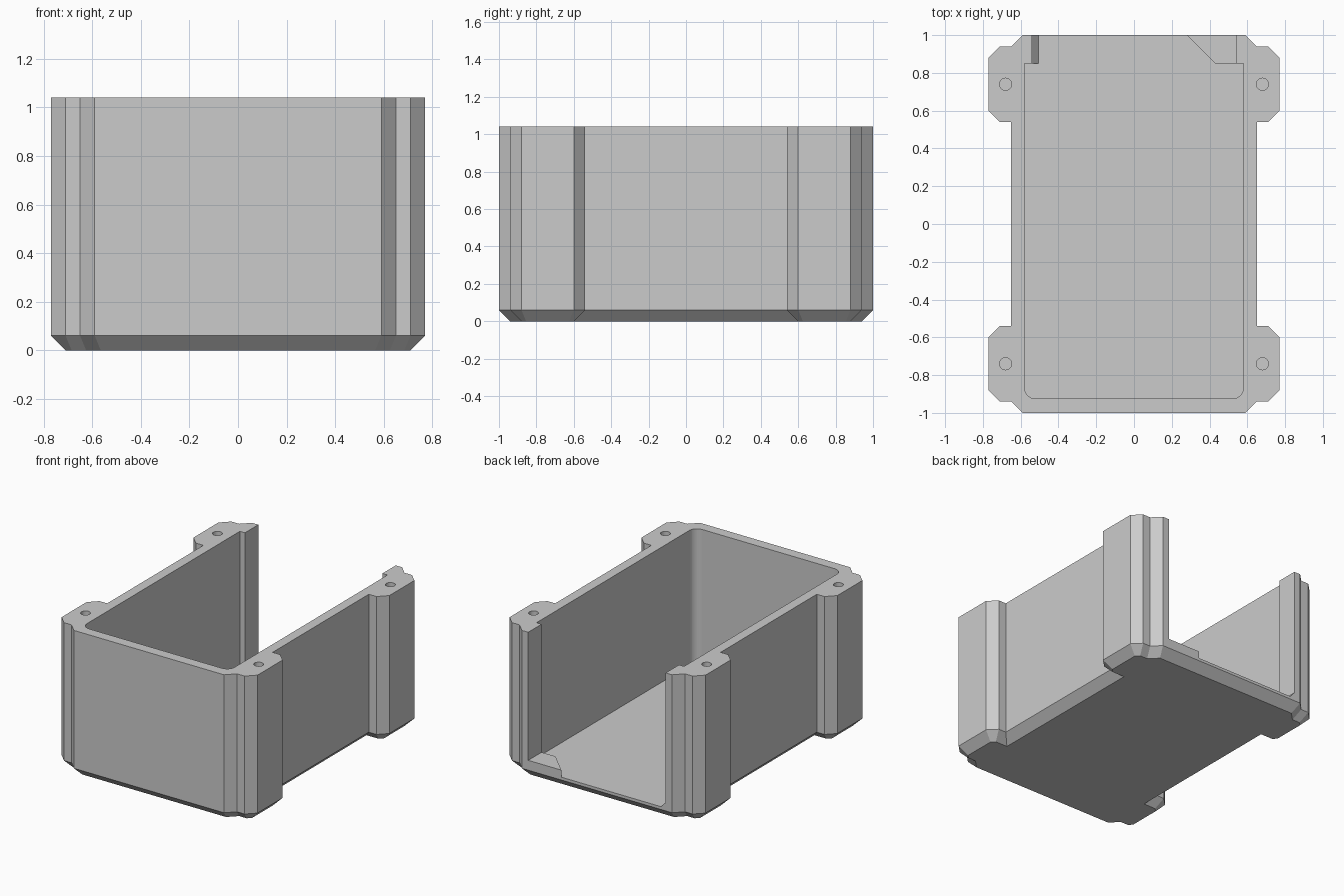
import bpy
import bmesh
import math

cube = bpy.data.objects.get("Cube")
if cube:
    bpy.data.objects.remove(cube, do_unlink=True)

HEIGHT, CHAMFER, FLOOR = 1.04, 0.06, 0.08

grey = bpy.data.materials.new("light grey plastic")
grey.use_nodes = True
grey.diffuse_color = (0.6, 0.6, 0.6, 1)
grey.node_tree.nodes["Principled BSDF"].inputs["Base Color"].default_value = (0.6, 0.6, 0.6, 1)


def loft(name, sections):
    """Solid through a stack of (outline, z) sections."""
    bm = bmesh.new()
    rings = [[bm.verts.new((x, y, z)) for x, y in outline] for outline, z in sections]
    bm.faces.new(rings[0])
    bm.faces.new(rings[-1])
    for low, high in zip(rings, rings[1:]):
        for i in range(len(low)):
            j = (i + 1) % len(low)
            bm.faces.new((low[i], low[j], high[j], high[i]))
    bmesh.ops.recalc_face_normals(bm, faces=bm.faces)
    mesh = bpy.data.meshes.new(name)
    bm.to_mesh(mesh)
    bm.free()
    obj = bpy.data.objects.new(name, mesh)
    bpy.context.collection.objects.link(obj)
    mesh.materials.append(grey)
    return obj


def cut(target, cutter):
    cutter.hide_render = True
    mod = target.modifiers.new("cut", "BOOLEAN")
    mod.operation, mod.solver, mod.object = "DIFFERENCE", "EXACT", cutter
    bpy.context.view_layer.objects.active = target
    bpy.ops.object.modifier_apply(modifier=mod.name)
    bpy.data.objects.remove(cutter, do_unlink=True)


def four_way(quarter):
    """Mirror a front-left quarter outline into a closed loop."""
    half = quarter + [(x, -y) for x, y in reversed(quarter)]
    return half + [(-x, y) for x, y in reversed(half)]


def arc(cx, cy, r, start, end, steps):
    angles = [math.radians(start + (end - start) * i / steps) for i in range(steps + 1)]
    return [(cx + r * math.cos(a), cy + r * math.sin(a)) for a in angles]


def inset(outline, d):
    """Mitred inward offset of a counter-clockwise outline."""
    result = []
    for i, (x, y) in enumerate(outline):
        px, py = outline[i - 1]
        nx, ny = outline[(i + 1) % len(outline)]
        la, lb = math.hypot(x - px, y - py), math.hypot(nx - x, ny - y)
        ax, ay = (py - y) / la, (x - px) / la
        bx, by = (y - ny) / lb, (nx - x) / lb
        k = d / (1 + ax * bx + ay * by)
        result.append((x + k * (ax + bx), y + k * (ay + by)))
    return result


# Outer shell with four screw ears and a chamfered base
outline = four_way([(0.59, -1), (0.65, -0.94), (0.71, -0.94), (0.77, -0.88),
                    (0.77, -0.6), (0.71, -0.54), (0.65, -0.54)])
case = loft("case_body", [(inset(outline, CHAMFER), 0), (outline, CHAMFER), (outline, HEIGHT)])

# Cavity with rounded front corners and an open back
half = arc(0.52, -0.865, 0.06, -90, 0, 8) + [(0.58, 0.85), (0.54, 0.85), (0.54, 1.1)]
cavity = half + [(-x, y) for x, y in reversed(half)]
cut(case, loft("cavity_cutter", [(cavity, FLOOR), (cavity, HEIGHT + 0.1)]))

# Blind screw holes
for sx in (-1, 1):
    for sy in (-1, 1):
        hole = arc(sx * 0.68, sy * 0.74, 0.032, 0, 345, 23)
        cut(case, loft("hole_cutter", [(hole, HEIGHT - 0.4), (hole, HEIGHT + 0.1)]))

# Raised corner block on the floor at the back left
block = [(0.28, 1), (0.43, 0.85), (0.56, 0.85), (0.56, 1)]
loft("floor_corner_block", [(block, FLOOR - 0.01), (block, FLOOR + 0.05)])


# Sloped fillet at the foot of the back right post
def strip(x):
    return [(-0.56, 0.85), (x, 0.85), (x, 1), (-0.56, 1)]


loft("floor_fillet", [(strip(-0.505), FLOOR - 0.01), (strip(-0.505), FLOOR),
                      (strip(-0.54), FLOOR + 0.04)])
